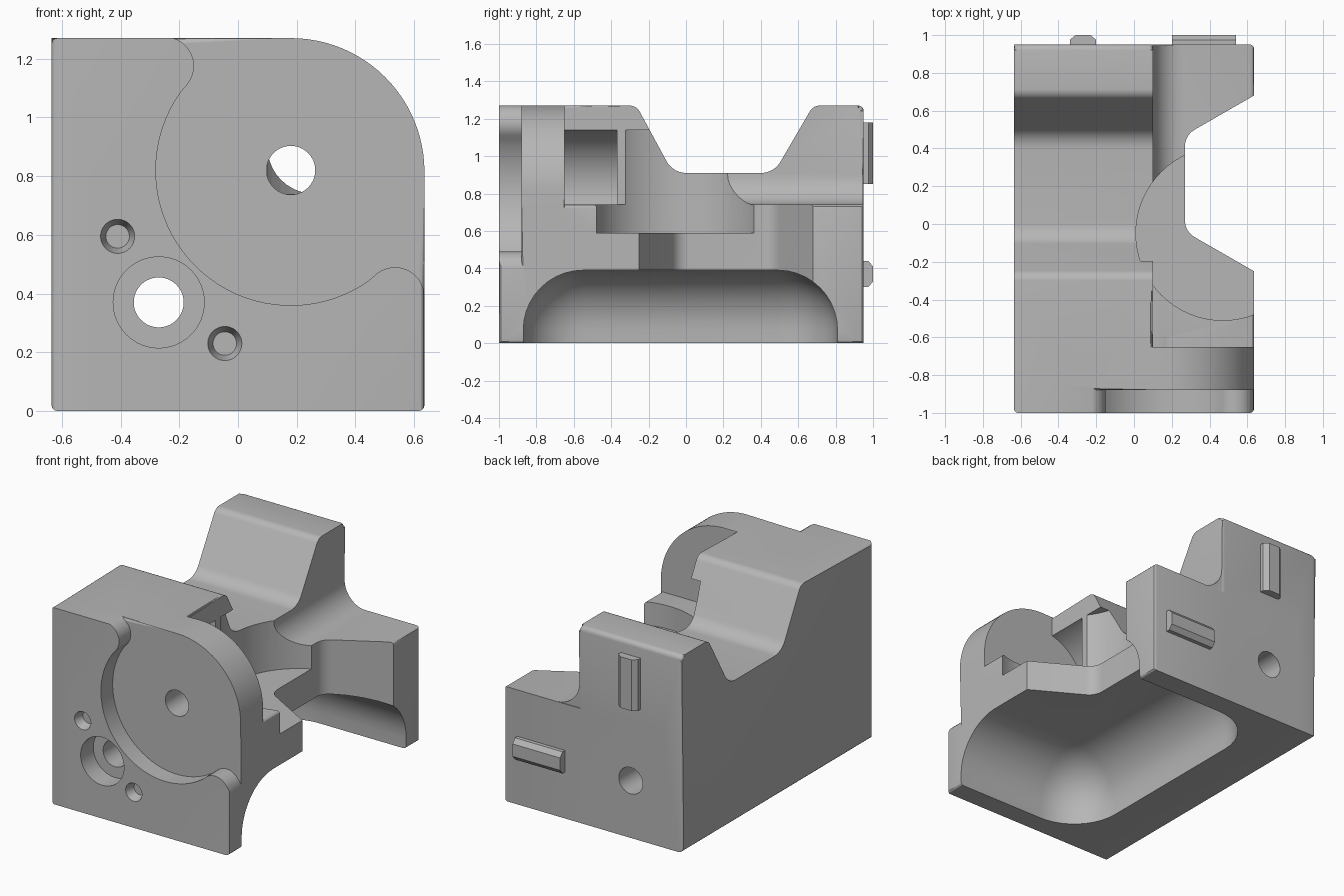
import bpy, bmesh, math
from mathutils import Vector

cube = bpy.data.objects.get("Cube")
if cube:
    bpy.data.objects.remove(cube, do_unlink=True)

grey = bpy.data.materials.new("plain grey")
grey.use_nodes = True
COLOUR = (0.47, 0.47, 0.47, 1)
grey.diffuse_color = COLOUR
grey.node_tree.nodes["Principled BSDF"].inputs["Base Color"].default_value = COLOUR

PLACE = {
    "x": lambda u, v, w: (w, u, v),
    "y": lambda u, v, w: (u, w, v),
    "z": lambda u, v, w: (u, v, w),
}


def arc(cx, cy, r, a, b, n=16):
    """Points on an arc from angle a to b in degrees."""
    steps = [math.radians(a + (b - a) * i / n) for i in range(n + 1)]
    return [(cx + r * math.cos(t), cy + r * math.sin(t)) for t in steps]


def rounded(corners, n=8):
    """Outline from (u, v, radius) corners with tangent arcs."""
    out = []
    for i, (u, v, r) in enumerate(corners):
        p = Vector((u, v))
        if not r:
            out.append((u, v))
            continue
        d0 = (Vector(corners[i - 1][:2]) - p).normalized()
        d1 = (Vector(corners[(i + 1) % len(corners)][:2]) - p).normalized()
        half = d0.angle(d1) / 2
        centre = p + (d0 + d1).normalized() * r / math.sin(half)
        s = p + d0 * r / math.tan(half) - centre
        e = p + d1 * r / math.tan(half) - centre
        turn = s.angle_signed(e)
        for k in range(n + 1):
            t = -turn * k / n
            c, q = math.cos(t), math.sin(t)
            out.append((centre.x + s.x * c - s.y * q, centre.y + s.x * q + s.y * c))
    return out


def finish(name, bm):
    bmesh.ops.recalc_face_normals(bm, faces=bm.faces)
    mesh = bpy.data.meshes.new(name)
    bm.to_mesh(mesh)
    bm.free()
    mesh.materials.append(grey)
    obj = bpy.data.objects.new(name, mesh)
    bpy.context.collection.objects.link(obj)
    return obj


def prism(name, axis, outline, a, b, bevel=0.0):
    """Extrude an outline along an axis, optionally softening its cap edges."""
    bm = bmesh.new()
    ends = [[bm.verts.new(PLACE[axis](u, v, w)) for u, v in outline] for w in (a, b)]
    caps = [bm.faces.new(ring) for ring in ends]
    n = len(outline)
    for i in range(n):
        j = (i + 1) % n
        bm.faces.new((ends[0][i], ends[0][j], ends[1][j], ends[1][i]))
    if bevel:
        edges = list({e for f in caps for e in f.edges})
        bmesh.ops.bevel(bm, geom=edges, offset=bevel, segments=3, profile=0.5, affect="EDGES")
    return finish(name, bm)


def box(name, lo, hi, radius, segments, keep):
    """Box whose edges chosen by a rule are rounded."""
    bm = bmesh.new()
    bmesh.ops.create_cube(bm, size=1)
    for v in bm.verts:
        v.co = [lo[k] if v.co[k] < 0 else hi[k] for k in range(3)]
    edges = [e for e in bm.edges if keep((e.verts[0].co + e.verts[1].co) / 2, e)]
    bmesh.ops.bevel(bm, geom=edges, offset=radius, segments=segments, profile=0.5, affect="EDGES")
    return finish(name, bm)


def disc(name, axis, cx, cy, r, a, b, r2=None):
    """Cylinder or cone along an axis."""
    r2 = r if r2 is None else r2
    bm = bmesh.new()
    rings = [[bm.verts.new(PLACE[axis](u, v, w)) for u, v in arc(cx, cy, q, 0, 360, 64)[:-1]]
             for q, w in ((r, a), (r2, b))]
    for ring in rings:
        bm.faces.new(ring)
    for i in range(64):
        j = (i + 1) % 64
        bm.faces.new((rings[0][i], rings[0][j], rings[1][j], rings[1][i]))
    return finish(name, bm)


def combine(tool, operation):
    """Apply a boolean to the body and discard the tool."""
    m = body.modifiers.new(tool.name, "BOOLEAN")
    m.operation, m.solver, m.object = operation, "EXACT", tool
    dg = bpy.context.evaluated_depsgraph_get()
    mesh = bpy.data.meshes.new_from_object(body.evaluated_get(dg))
    body.modifiers.clear()
    body.data = mesh
    bpy.data.objects.remove(tool, do_unlink=True)


def add(tool):
    combine(tool, "UNION")


def cut(tool):
    combine(tool, "DIFFERENCE")


# Tall side wall with the trapezoid saddle
wall = rounded([(-1, 0, 0), (0.95, 0, 0), (0.95, 1.27, 0.03), (0.68, 1.27, 0.06),
                (0.47, 0.91, 0.12), (-0.07, 0.91, 0.12), (-0.265, 1.27, 0.06), (-1, 1.27, 0)])
body = prism("body", "x", wall, -0.635, 0.1, 0.02)

# Low ledge and the concave fillet joining it to the wall
add(box("ledge", (-0.5, -1, 0), (0.635, 0.95, 0.74), 0.02, 3, lambda c, e: c.x > 0.6))
add(prism("ledge_fillet", "y", [(0.05, 0.7), (0.26, 0.7)] + arc(0.26, 0.9, 0.16, 270, 180, 10)
          + [(0.05, 0.9)], -0.1, 0.945))

# Round seat in the front face, with convex lobes at both openings
CX, CZ, R = 0.18, 0.82, 0.46
seat = (arc(CX - 0.43, CZ + 0.355, 0.1, 90, -39.5, 10) + arc(CX, CZ, R, 140.5, 309.5, 40)[1:-1]
        + arc(CX + 0.355, CZ - 0.43, 0.1, 129.5, 0, 10) + [(0.8, CZ - 0.43), (0.8, 1.4), (CX - 0.43, 1.4)])
cut(prism("front_seat", "y", seat, -1.1, -0.87))

# Undercut pocket behind the plate, and the vertical round pocket
cut(prism("undercut", "y", arc(CX, CZ, 0.33, -14, 194, 40), -0.66, -0.37))
cut(disc("round_pocket", "z", 0.47, -0.05, 0.46, 0.59, 1.14))

# Front plate with a rounded corner
plate = rounded([(-0.4, 0.2, 0), (0.635, 0.2, 0), (0.635, 1.27, 0.455), (-0.4, 1.27, 0)], 24)
add(prism("front_plate", "y", plate, -0.88, -0.65, 0.025))

# Flared side notch
cut(prism("side_notch", "z", rounded([(0.9, 0.832, 0), (0.635, 0.68, 0.03), (0.27, 0.47, 0.1),
          (0.27, -0.04, 0.1), (0.635, -0.25, 0.03), (0.9, -0.402, 0)]), -0.2, 1.5))

# Hollow underneath, open to the side
cut(box("under_hollow", (-0.31, -0.87, -0.5), (0.9, 0.81, 0.39), 0.32, 10,
        lambda c, e: c.x < 0.8 and c.z > -0.4
        and (c.z > 0.3 or c.x < -0.2)))

# Holes in the front
cut(disc("plate_hole", "y", CX, CZ, 0.083, -1.1, -0.6))
cut(disc("bolt_hole", "y", -0.27, 0.37, 0.085, -1.1, 1.1))
cut(disc("bolt_counterbore", "y", -0.27, 0.37, 0.155, -1.1, -0.87))
for x, z in ((-0.41, 0.595), (-0.045, 0.23)):
    cut(disc("pin_socket", "y", x, z, 0.064, -1.02, -0.94, 0.04))

# Chamfered locating keys on the back
key = [(-0.07, 0.93), (0.07, 0.93), (0.07, 0.975), (0.04, 1), (-0.04, 1), (-0.07, 0.975)]
keys = [prism("upright_key", "z", [(u - 0.27, v) for u, v in key], 0.85, 1.18),
        prism("level_key", "x", [(v, u + 0.37) for u, v in key], 0.2, 0.54)]

for obj in [body] + keys:
    bpy.ops.object.select_all(action="DESELECT")
    obj.select_set(True)
    bpy.context.view_layer.objects.active = obj
    bpy.ops.object.shade_smooth_by_angle(angle=math.radians(30))
